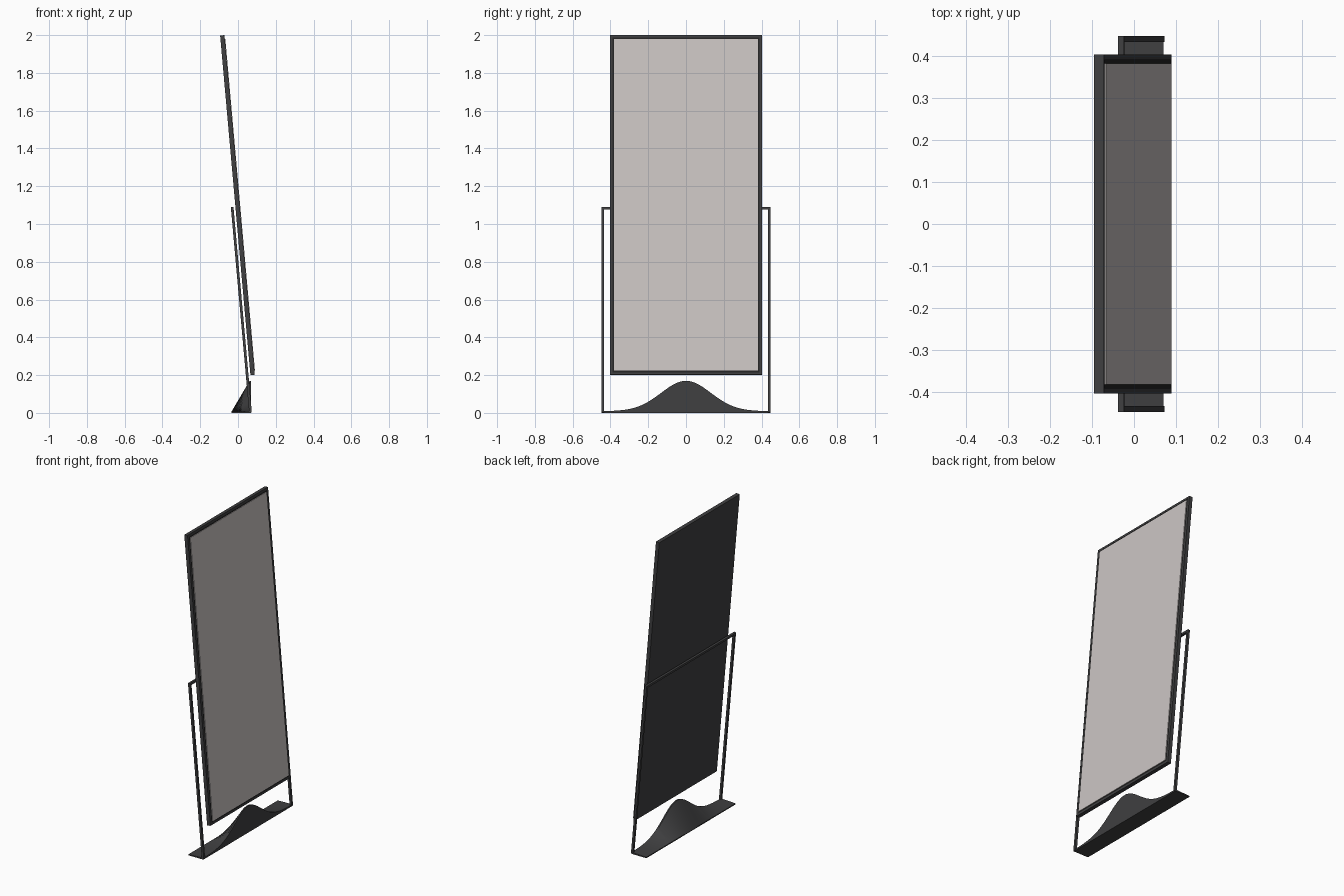
import bpy, bmesh, math
from mathutils import Matrix, Vector

if "Cube" in bpy.data.objects:
    bpy.data.objects.remove(bpy.data.objects["Cube"])

TILT = Matrix.Rotation(math.radians(-5.1), 4, 'Y')


def material(name, rgb):
    m = bpy.data.materials.new(name)
    m.diffuse_color = (*rgb, 1)
    m.use_nodes = True
    m.node_tree.nodes["Principled BSDF"].inputs["Base Color"].default_value = m.diffuse_color
    return m


CHARCOAL = material("charcoal metal", (0.05, 0.05, 0.052))
BLACK = material("black trim", (0.018, 0.018, 0.018))
GLASS = material("pale mirror glass", (0.60, 0.56, 0.55))


def finish(name, bm, mat, matrix=Matrix()):
    bmesh.ops.recalc_face_normals(bm, faces=bm.faces)
    me = bpy.data.meshes.new(name)
    bm.to_mesh(me)
    bm.free()
    me.materials.append(mat)
    ob = bpy.data.objects.new(name, me)
    ob.matrix_world = matrix
    bpy.context.collection.objects.link(ob)
    return ob


def add_box(bm, lo, hi):
    lo, hi = Vector(lo), Vector(hi)
    size = Matrix.Diagonal((*(hi - lo), 1))
    bmesh.ops.create_cube(bm, size=1, matrix=Matrix.Translation((lo + hi) / 2) @ size)


# Leaning panel, in local axes: x = outward normal, z = along the panel
PANEL = Matrix.Translation((-0.002, 0, 1.1)) @ TILT
W, H, BACK, FRONT, RIM = 0.403, 0.9025, -0.0125, 0.0105, 0.013

bm = bmesh.new()
add_box(bm, (BACK, -W, -H), (FRONT - 0.004, W, H))
finish("backing_panel", bm, CHARCOAL, PANEL)

bm = bmesh.new()
for s in (-1, 1):
    y0, y1 = sorted((s * W, s * (W - RIM)))
    z0, z1 = sorted((s * H, s * (H - RIM)))
    add_box(bm, (BACK, y0, -H), (FRONT, y1, H))
    add_box(bm, (BACK, -W + RIM, z0), (FRONT, W - RIM, z1))
finish("outer_frame", bm, CHARCOAL, PANEL)

bm = bmesh.new()
add_box(bm, (FRONT - 0.005, -W + RIM, -H + RIM), (FRONT - 0.001, W - RIM, H - RIM))
finish("inner_trim", bm, BLACK, PANEL)

bm = bmesh.new()
g = 0.022
add_box(bm, (FRONT - 0.002, -W + g, -H + g), (FRONT + 0.003, W - g, H - g))
finish("mirror_glass", bm, GLASS, PANEL)

# Support hoop: two leaning posts joined by a bar behind the panel
bm = bmesh.new()
t, top, half = 0.007, 1.092, 0.447
for s in (-1, 1):
    y0, y1 = sorted((s * half, s * (half - 2 * t)))
    add_box(bm, (-t, y0, 0), (t, y1, top))
add_box(bm, (-t, -half + 2 * t, top - 2 * t), (t, half - 2 * t, top))
finish("support_hoop", bm, CHARCOAL, Matrix.Translation((0.066, 0, 0.003)) @ TILT)

# Base: bell-shaped front wall with a slope falling to the straight back edge
bm = bmesh.new()
N = 48
rows = []
for i in range(N + 1):
    y = -0.447 + 0.894 * i / N
    h = 0.009 + 0.161 * math.exp(-(y / 0.185) ** 2)
    section = ((-0.035, 0), (0.07, 0), (0.07, h), (0.062, h), (-0.035, 0.006))
    rows.append([bm.verts.new((x, y, z)) for x, z in section])
for a, b in zip(rows, rows[1:]):
    for k in range(5):
        j = (k + 1) % 5
        bm.faces.new((a[k], a[j], b[j], b[k]))
bm.faces.new(rows[0])
bm.faces.new(rows[-1])
base = finish("bell_base", bm, CHARCOAL)
bpy.context.view_layer.objects.active = base
base.select_set(True)
bpy.ops.object.shade_smooth_by_angle(angle=math.radians(30))
